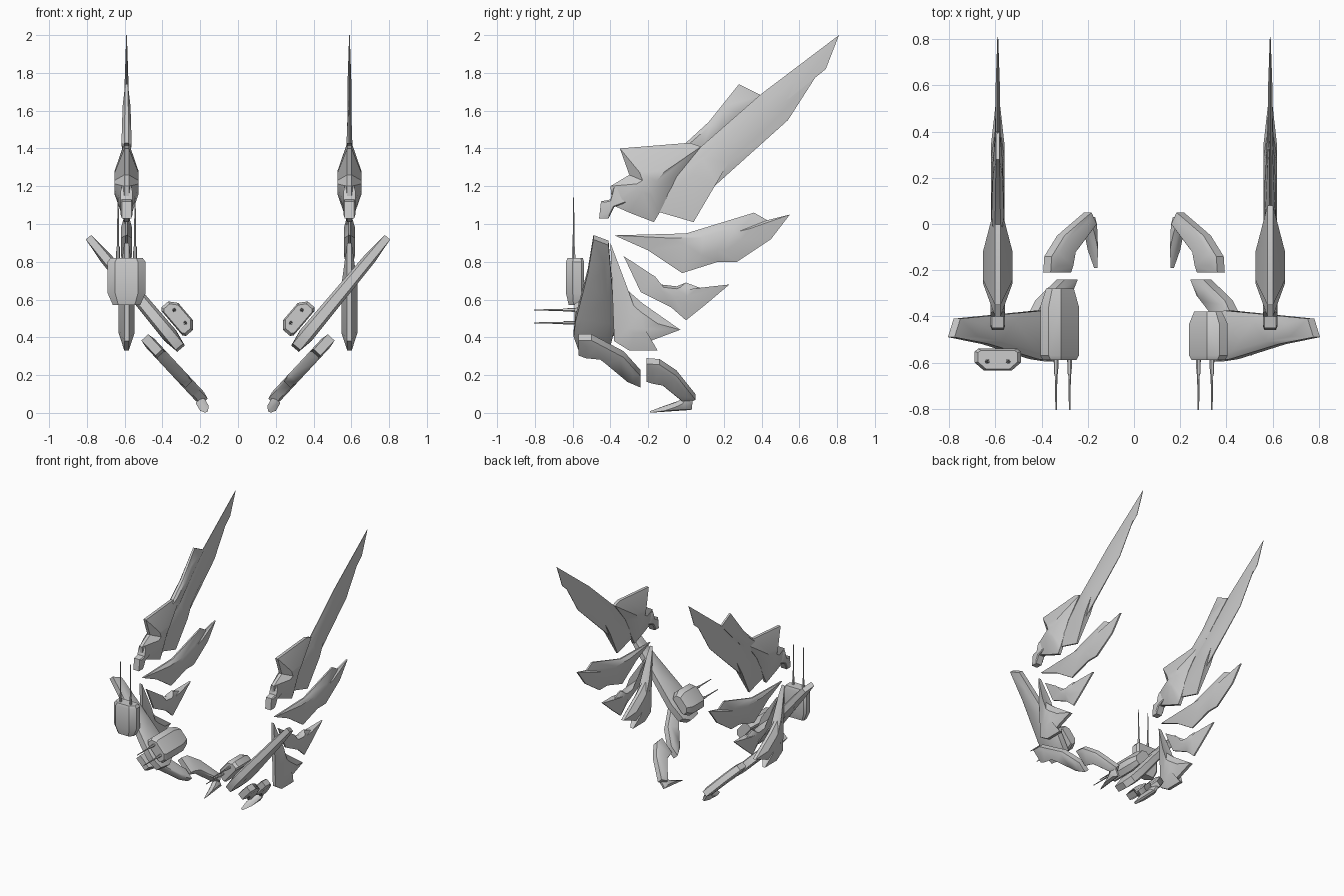
import bpy, bmesh, math
from mathutils import Vector

if "Cube" in bpy.data.objects:
    bpy.data.objects.remove(bpy.data.objects["Cube"])


def finish(bm, name):
    bmesh.ops.recalc_face_normals(bm, faces=bm.faces)
    bmesh.ops.triangulate(bm, faces=[f for f in bm.faces if len(f.verts) > 4])
    me = bpy.data.meshes.new(name)
    bm.to_mesh(me)
    bm.free()
    ob = bpy.data.objects.new(name, me)
    bpy.context.collection.objects.link(ob)
    return ob


def loft(name, rings):
    """Skin a list of equal-length closed rings and cap both ends."""
    bm = bmesh.new()
    vs = [[bm.verts.new(p) for p in r] for r in rings]
    n = len(vs[0])
    for a, b in zip(vs, vs[1:]):
        for i in range(n):
            j = (i + 1) % n
            bm.faces.new((a[i], a[j], b[j], b[i]))
    bm.faces.new(vs[0][::-1])
    bm.faces.new(vs[-1])
    return finish(bm, name)


def plate(name, side, pts, edge, mid, inset=0.4, line=(0.59, 0, 0), taper=None):
    """Lens-shaped plate from a (y, z) outline lying in x = x0 + k (z - z0)."""
    x0, z0, k = line
    nrm = Vector((1, 0, -k)).normalized()
    cy = sum(p[0] for p in pts) / len(pts)
    cz = sum(p[1] for p in pts) / len(pts)

    def ring(s, t):
        out = []
        for y, z in pts:
            y, z = cy + (y - cy) * s, cz + (z - cz) * s
            f = 1
            if taper:
                za, zb, end = taper
                f = 1 + (end - 1) * min(1, max(0, (z - za) / (zb - za)))
            p = Vector((x0 + k * (z - z0), y, z)) + nrm * t * f
            out.append((p.x * side, p.y, p.z))
        return out

    return loft(name, [ring(inset, -mid), ring(1, -edge), ring(1, edge), ring(inset, mid)])


def gun_pod(name, origin, u, w, axis, length):
    """Chamfered housing with two needle barrels; axis points to the muzzles."""
    o, u, w, axis = Vector(origin), Vector(u).normalized(), Vector(w).normalized(), Vector(axis)
    sec = [(-.085, 0), (.085, 0), (.1, .012), (.1, .06), (.06, .095), (-.06, .095), (-.1, .06), (-.1, .012)]

    def ring(d, s):
        return [o - axis * d + u * a * s + w * (.045 + (b - .045) * s) for a, b in sec]

    loft(name, [ring(0, .85), ring(.02, 1), ring(length * .75, 1), ring(length, .72)])
    for i in (-1, 1):
        base = o + u * .045 * i + w * .055
        rings = []
        for d, r in ((-.02, .011), (.06, .009), (.06, .006), (.215 if length < .24 or length > .3 else .32, .003)):
            c = base + axis * d
            rings.append([c + (u * math.cos(q * math.pi / 3) + w * math.sin(q * math.pi / 3)) * r for q in range(6)])
        loft(name + "_barrel", rings)


PANEL = (0.31, 0.35, 0.83)
LEG = (0.205, 0.09, 0.93)

for side, tag in ((-1, "left"), (1, "right")):
    # tall top blade with its thick root and hinge knob
    plate("blade_" + tag, side, [(.81, 2), (.74, 1.82), (.7, 1.8), (.54, 1.55), (.15, 1.2), (.04, 1.01),
          (-.2, 1.08), (-.1, 1.23), (.08, 1.41), (.4, 1.69)], .006, .032, .55, taper=(1.1, 1.55, .3))
    plate("blade_root_" + tag, side, [(-.35, 1.4), (.02, 1.43), (.08, 1.41), (-.05, 1.25), (-.14, 1.06),
          (-.17, 1.01), (-.3, 1.06), (-.39, 1.1), (-.4, 1.2), (-.3, 1.26)], .012, .063, .3)
    plate("hinge_knob_" + tag, side, [(-.46, 1.03), (-.45, 1.12), (-.4, 1.13), (-.38, 1.2), (-.3, 1.12),
          (-.38, 1.09), (-.41, 1.03)], .025, .032, .7)
    # fan of feathers
    plate("feather_upper_" + tag, side, [(-.38, .94), (0, .95), (.36, 1.06), (.43, 1.02), (.55, 1.05),
          (.45, .92), (.27, .8), (.17, .8), (-.02, .74), (-.2, .86)], .006, .03, .45)
    plate("feather_middle_" + tag, side, [(-.33, .83), (-.22, .69), (-.05, .67), (0, .69), (.08, .66),
          (.23, .68), (.1, .57), (0, .49), (-.08, .56), (-.24, .64)], .006, .03, .4)
    plate("feather_lower_" + tag, side, [(-.4, .9), (-.31, .65), (-.23, .58), (-.03, .44), (-.19, .38),
          (-.15, .33), (-.3, .33), (-.38, .38)], .012, .042, .45)
    # slanted shoulder panel
    plate("shoulder_panel_" + tag, side, [(-.49, .93), (-.41, .9), (-.39, .66), (-.375, .47), (-.4, .37),
          (-.47, .34), (-.57, .35), (-.595, .42), (-.585, .5), (-.52, .75)], .026, .042, .7,
          PANEL, (.4, .95, .7))
    # leg: thigh, shin and claw
    plate("thigh_" + tag, side, [(-.57, .4), (-.5, .4), (-.33, .31), (-.24, .21), (-.24, .15), (-.31, .18),
          (-.43, .28), (-.47, .31), (-.57, .32)], .024, .032, .75, LEG)
    plate("shin_" + tag, side, [(-.21, .275), (-.14, .27), (-.05, .21), (.05, .085), (0, .06), (-.05, .1),
          (-.13, .165), (-.21, .18)], .022, .032, .75, LEG)
    plate("claw_" + tag, side, [(-.19, .005), (-.06, .05), (0, .08), (.035, .065), (.03, .02)], .008, .026, .5,
          (.205, .07, .6))
    # forward gun pod beside the panel
    length = .31 if side < 0 else .21
    gun_pod("gun_pod_" + tag, (.35 * side, -.59, .475), (.65 * side, 0, .76), (-.76 * side, 0, .65), (0, -1, 0), length)

# extra fin and upright gun pod on the left only
plate("blade_fin_left", -1, [(-.08, 1.36), (0, 1.43), (.12, 1.54), (.28, 1.74), (.4, 1.68), (.22, 1.5), (.05, 1.33)],
      .012, .028, .5, taper=(1.4, 1.75, .6))
gun_pod("upright_gun_pod", (-.59, -.54, .82), (1, 0, 0), (0, -1, 0), (0, 0, 1), .25)

bpy.ops.object.select_all(action='SELECT')
bpy.context.view_layer.objects.active = bpy.context.selected_objects[0]
bpy.ops.object.shade_smooth_by_angle(angle=math.radians(35))
